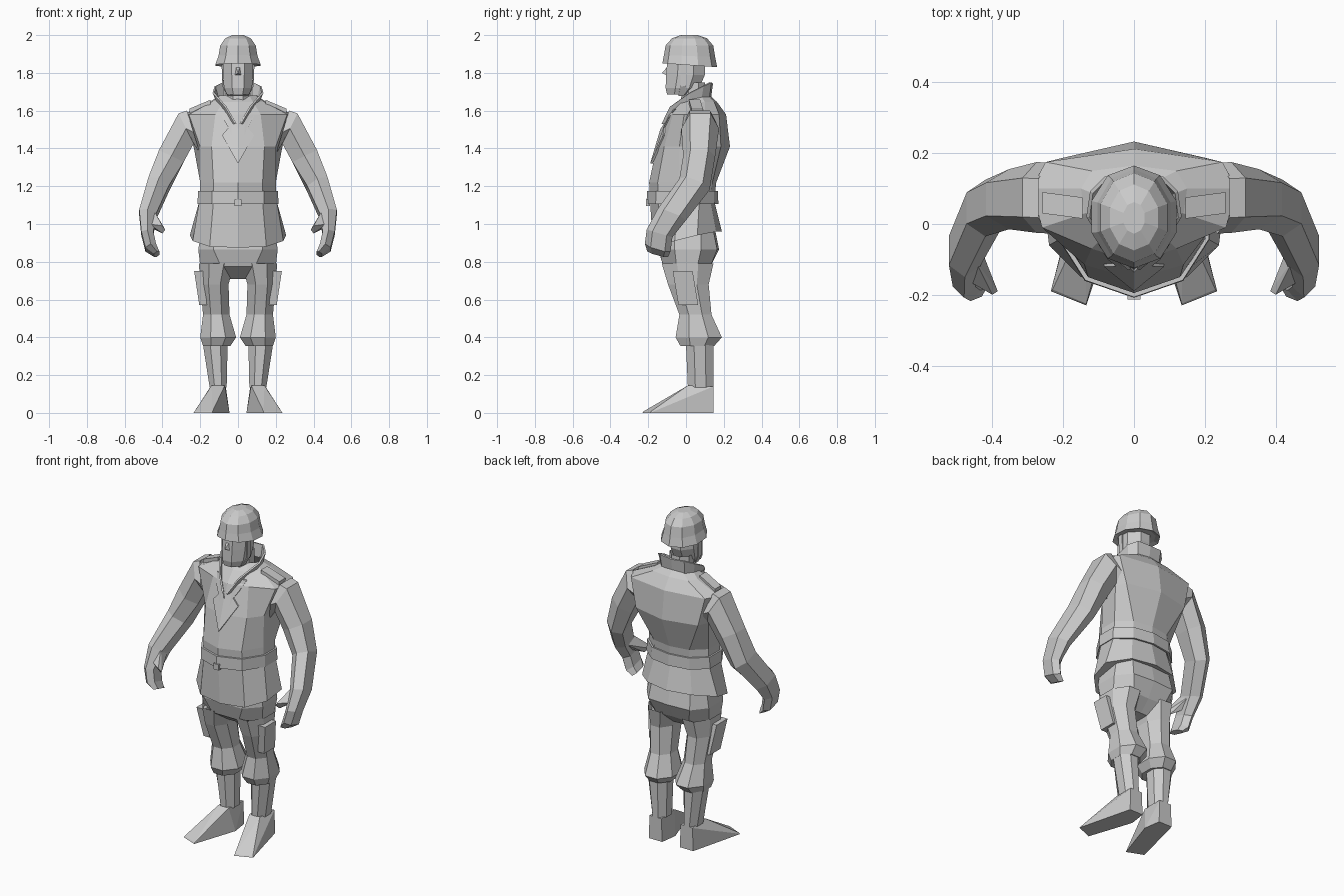
import bpy, bmesh, math
from mathutils import Vector

grey = bpy.data.materials.new("uniform_grey")
grey.diffuse_color = (0.6, 0.6, 0.6, 1)


def finish(name, bm, mirror=False, thick=0):
    bmesh.ops.recalc_face_normals(bm, faces=bm.faces)
    me = bpy.data.meshes.new(name)
    bm.to_mesh(me)
    bm.free()
    me.materials.append(grey)
    ob = bpy.data.objects.new(name, me)
    bpy.context.collection.objects.link(ob)
    if thick:
        m = ob.modifiers.new("thickness", "SOLIDIFY")
        m.thickness = thick
        m.offset = 0
    if mirror:
        ob.modifiers.new("mirror", "MIRROR").use_mirror_merge = False
    return ob


def loft(name, rings, mirror=False, caps=(True, True), closed=True, thick=0):
    bm = bmesh.new()
    rows = [[bm.verts.new(p) for p in r] for r in rings]
    n = len(rows[0])
    for a, b in zip(rows, rows[1:]):
        for i in range(n if closed else n - 1):
            j = (i + 1) % n
            bm.faces.new((a[i], a[j], b[j], b[i]))
    for row, cap in zip((rows[0], rows[-1]), caps):
        if cap:
            bm.faces.new(row)
    return finish(name, bm, mirror, thick)


def hull(name, pts, mirror=True):
    bm = bmesh.new()
    for p in pts:
        bm.verts.new(p)
    bmesh.ops.convex_hull(bm, input=bm.verts)
    return finish(name, bm, mirror)


def whole(half):
    """Mirror a half ring that runs from front centre to back centre."""
    return half + [(-x, y, z) for x, y, z in half[-2:0:-1]]


def oval(z, x0, x1, y0, y1, n=8, tilt=0):
    cx, cy, k = (x0 + x1) / 2, (y0 + y1) / 2, 1 / math.cos(math.pi / n)
    out = []
    for i in range(n):
        a = 2 * math.pi * (i + 0.5) / n
        y = cy + math.sin(a) * k * (y1 - y0) / 2
        out.append((cx + math.cos(a) * k * (x1 - x0) / 2, y, z - tilt * y))
    return out


# Jacket: half rings with front centre, front corner, side front, side back, back corner, back centre
def ring(z, *pts):
    return whole([(x, y, z) for x, y in pts])

OPEN = (False, False)
waist_hi = ((0, -.195), (.13, -.15), (.2, -.04), (.2, .07), (.12, .14), (0, .16))
waist_lo = ((0, -.19), (.13, -.145), (.205, -.04), (.205, .07), (.12, .13), (0, .15))
hem = whole([(0, -.175, .875), (.15, -.15, .88), (.24, -.06, .91),
             (.255, .06, .94), (.15, .16, .96), (0, .19, .96)])
hips = ((0, -.14), (.13, -.135), (.195, -.06), (.195, .08), (.13, .145), (0, .155))
hem_in = [(x, y, h[2] + .005) for (x, y, z), h in zip(ring(0, *hips), hem)]
loft("jacket", [
    ring(1.68, (0, .0), (.06, .01), (.095, .04), (.1, .08), (.06, .12), (0, .13)),
    ring(1.645, (0, -.05), (.08, -.03), (.14, .03), (.15, .1), (.12, .15), (0, .165)),
    ring(1.58, (0, -.105), (.12, -.07), (.26, -.01), (.29, .1), (.25, .175), (0, .212)),
    ring(1.41, (0, -.155), (.14, -.115), (.2, -.035), (.235, .12), (.21, .185), (0, .233)),
    ring(1.22, *waist_hi), ring(1.12, *waist_lo), hem, hem_in], caps=OPEN)


# Belt and buckle
def belt_ring(z, k):
    return ring(z, *[(x * k, y * k) for x, y in waist_hi])

loft("belt", [belt_ring(1.175, 1.0), belt_ring(1.175, 1.06), belt_ring(1.105, 1.07), belt_ring(1.105, 1.0)], caps=OPEN)
hull("buckle", [(x, y, z) for x in (-.018, .018) for y in (-.19, -.213) for z in (1.095, 1.13)], False)

# Upright collar, open at the front
top = [(.012, -.128, 1.53), (.065, -.085, 1.62), (.13, .02, 1.695), (.12, .09, 1.73), (.08, .13, 1.75), (0, .138, 1.745)]
low = [(.02, -.115, 1.53), (.06, -.07, 1.58), (.105, .02, 1.64), (.105, .08, 1.66), (.075, .12, 1.67), (0, .128, 1.67)]
loft("collar", [[*h, *[(-x, y, z) for x, y, z in h[-2::-1]]] for h in (top, low)], caps=OPEN, closed=False, thick=.01)


# Notched lapels lying on the chest
def chest(x, z, lift):
    y = -.105 - (1.58 - z) * .295 if z < 1.58 else -.105 + (z - 1.58) * .85
    return (x, y + x * .29 - lift, z)

lapel = [(0, 1.50), (.07, 1.61), (.1, 1.61), (.075, 1.55), (.05, 1.51), (.085, 1.47), (0, 1.32)]
loft("lapels", [[chest(x, z, l) for x, z in lapel] for l in (-.005, .008)], mirror=True, caps=(False, True))

# Shoulder straps
hull("shoulder_strap", [(x, y + s, z + d) for x, z, s in ((.145, 1.64, -.005), (.258, 1.592, .01))
                        for y in (.02, .08) for d in (-.02, .018)])

# Arms and hands: centre, outward half axis, rear half axis
arm = [((.235, .073, 1.485), (.035, 0, .115), (0, .1, 0)),
       ((.275, .075, 1.505), (.04, 0, .08), (0, .1, 0)),
       ((.353, .07, 1.36), (.065, 0, .032), (0, .085, 0)),
       ((.42, .045, 1.21), (.053, 0, .025), (0, .08, -.03)),
       ((.478, -.075, 1.05), (.045, 0, .01), (0, .075, -.03)),
       ((.48, -.14, .95), (.032, 0, 0), (0, .068, -.02)),
       ((.462, -.15, .875), (.028, 0, -.01), (0, .068, -.02)),
       ((.43, -.15, .84), (.014, 0, -.006), (0, .055, -.015))]
section = [(1, .55), (0, 1), (-1, .55), (-1, -.55), (0, -1), (1, -.55)]
loft("arm", [[Vector(c) + Vector(u) * a + Vector(v) * b for a, b in section] for c, u, v in arm],
     mirror=True, caps=(False, True))
hull("thumb", [(.45, -.1, 1.08), (.44, -.05, 1.03), (.47, -.16, 1.0), (.46, -.1, .98),
               (.385, -.19, .97), (.4, -.2, .99), (.4, -.17, .95)])

# Seat of the trousers, narrowing to the crotch
loft("trouser_seat", [
    ring(.965, *hips),
    ring(.865, (0, -.147), (.13, -.145), (.21, -.06), (.21, .08), (.14, .165), (0, .175)),
    ring(.775, (0, -.12), (.09, -.12), (.2, -.05), (.2, .06), (.11, .13), (0, .125)),
    ring(.71, (0, -.03), (.04, -.03), (.08, -.01), (.08, .04), (.04, .06), (0, .06))], caps=(False, True))

# Trouser legs, bloused below the knee, then boots
loft("trouser_leg", [oval(*r) for r in (
    (.79, .02, .207, -.128, .145),
    (.68, .05, .2, -.095, .12), (.52, .045, .185, -.035, .135), (.40, .01, .2, -.055, .19),
    (.355, .04, .185, -.03, .15))], mirror=True, caps=(False, True))
hull("thigh_pocket", [(x, y + s, z) for z, s, x0, x1 in ((.75, 0, .18, .232), (.57, .03, .165, .205))
                      for x in (x0, x1) for y in (-.07, .035)])
loft("boot_shaft", [oval(.36, .055, .185, 0, .145), oval(.135, .06, .15, .01, .145)], mirror=True, caps=OPEN)
hull("boot_foot", [(.065, .145, .14), (.145, .145, .14), (.14, .01, .145), (.07, .01, .145),
                   (.06, .145, 0), (.15, .145, 0), (.045, .04, 0),
                   (.235, -.19, 0), (.135, -.23, 0), (.23, -.185, .008), (.135, -.225, .008)])

# Neck, head and nose
loft("neck", [oval(1.6, -.065, .065, -.03, .11), oval(1.75, -.065, .065, -.02, .1)], caps=OPEN)
loft("head", [oval(1.685, -.058, .058, -.1, .03), oval(1.72, -.074, .074, -.108, .07),
              oval(1.79, -.08, .08, -.105, .1), oval(1.855, -.08, .08, -.1, .1)], caps=(True, False))
hull("nose", [(.01, -.1, 1.83), (-.01, -.1, 1.83), (.02, -.1, 1.785), (-.02, -.1, 1.785), (0, -.128, 1.8)], False)

# Chin strap
loft("chin_strap", [[(.084, y0, 1.85), (.08, y0, 1.73), (.055, y0 - .01, 1.68), (-.055, y0 - .01, 1.68),
                     (-.08, y0, 1.73), (-.084, y0, 1.85)] for y0 in (-.03, .0)],
     caps=OPEN, closed=False, thick=.006)

# Helmet with flared rim
loft("helmet", [oval(z, -w, w, y0, y1, 10, t) for z, w, y0, y1, t in (
    (1.85, .095, -.095, .135, .07), (1.842, .12, -.118, .158, .07), (1.89, .103, -.11, .148, .04),
    (1.945, .094, -.102, .138, 0), (1.983, .068, -.07, .107, 0), (2.0, .03, -.025, .06, 0))])
